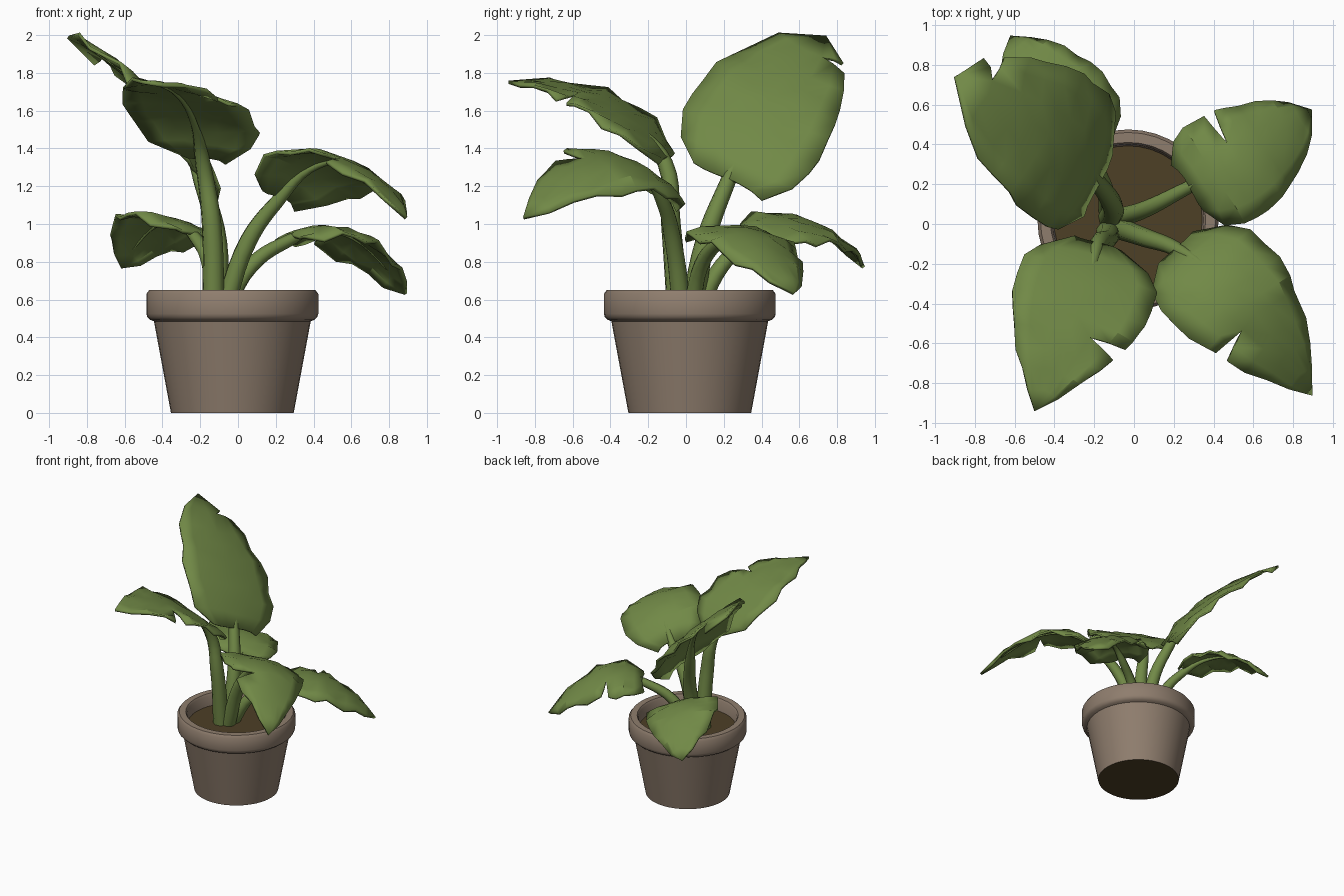
import bpy, bmesh, math
from mathutils import Vector

cube = bpy.data.objects.get("Cube")
if cube:
    bpy.data.objects.remove(cube, do_unlink=True)


def material(name, rgb):
    m = bpy.data.materials.new(name)
    m.use_nodes = True
    m.diffuse_color = (*rgb, 1)
    m.node_tree.nodes["Principled BSDF"].inputs["Base Color"].default_value = (*rgb, 1)
    return m


GREEN = material("leaf_green", (0.165, 0.25, 0.062))
CLAY = material("clay_brown", (0.275, 0.207, 0.155))
SOIL = material("soil_brown", (0.075, 0.05, 0.019))
POT_X, POT_Y = -0.03, 0.02


def finish(name, bm, mat, angle):
    mesh = bpy.data.meshes.new(name)
    bmesh.ops.recalc_face_normals(bm, faces=bm.faces)
    bm.to_mesh(mesh)
    bm.free()
    obj = bpy.data.objects.new(name, mesh)
    bpy.context.collection.objects.link(obj)
    mesh.materials.append(mat)
    bpy.ops.object.select_all(action='DESELECT')
    obj.select_set(True)
    bpy.context.view_layer.objects.active = obj
    bpy.ops.object.shade_smooth_by_angle(angle=math.radians(angle))
    return obj


def lathe(name, profile, mat):
    bm = bmesh.new()
    verts = [bm.verts.new((r, 0, z)) for r, z in profile]
    edges = [bm.edges.new(pair) for pair in zip(verts, verts[1:])]
    bmesh.ops.spin(bm, geom=verts + edges, axis=(0, 0, 1), cent=(0, 0, 0),
                   angle=math.tau, steps=40, use_duplicate=False)
    bmesh.ops.remove_doubles(bm, verts=bm.verts, dist=0.0005)
    obj = finish(name, bm, mat, 50)
    obj.location = (POT_X, POT_Y, 0)


def disc(name, radius, z, mat):
    bm = bmesh.new()
    bmesh.ops.create_circle(bm, cap_ends=True, segments=40, radius=radius)
    obj = finish(name, bm, mat, 30)
    obj.location = (POT_X, POT_Y, z)


# Pot: tapered body, heavy rim and inner wall
lathe("pot", [(0.325, 0), (0.415, 0.485), (0.435, 0.493), (0.45, 0.507), (0.455, 0.525),
              (0.455, 0.63), (0.44, 0.65), (0.39, 0.65), (0.38, 0.635), (0.37, 0.52)], CLAY)
disc("soil", 0.373, 0.55, SOIL)
disc("pot_underside", 0.325, 0.002, SOIL)

# Half-width of a leaf along its length
OUTLINE = [(0, 0.35), (0.1, 0.75), (0.25, 1), (0.5, 0.95), (0.75, 0.6), (0.9, 0.27), (1, 0)]


def width_at(t, fullness):
    t = min(max(t, 0), 1)
    for (a, wa), (b, wb) in zip(OUTLINE, OUTLINE[1:]):
        if t <= b:
            return (wa + (wb - wa) * (t - a) / (b - a)) ** fullness
    return 0


def rib_curve(base, middle, tip):
    base, middle, tip = Vector(base), Vector(middle), Vector(tip)
    ctrl = middle * 2 - (base + tip) / 2
    return lambda t: base * (1 - t) ** 2 + ctrl * 2 * t * (1 - t) + tip * t * t


def blade(name, rib, side, up, half_width, cup, fullness, slits):
    # Each row is (position, slit spread, slit side); paired rows open a slit
    rows = [(i / 10, 0, 0) for i in range(11)
            if all(abs(i / 10 - t) > 0.055 for t, _ in slits)]
    for t, sign in slits:
        rows += [(t, -0.035, sign), (t, 0.035, sign)]
    rows.sort()
    columns = (-1, -0.7, -0.35, 0, 0.35, 0.7, 1)
    bm = bmesh.new()
    grid = []
    for t, spread, sign in rows:
        line = []
        for s in columns:
            a = abs(s)
            te = t + 0.2 * a * t * (1 - t)
            if s * sign > 0:
                te += spread * max(0, a - 0.35) / 0.65
            w = width_at(te, fullness)
            lift = -cup * s * s * w + 0.022 * a * math.sin(21 * te + 4 * s) * min(1, 2 * w)
            line.append(bm.verts.new(rib(te) + side * (half_width * w * s) + up * lift))
        grid.append(line)
    for i in range(len(rows) - 1):
        if rows[i][0] == rows[i + 1][0]:
            continue
        for j in range(len(columns) - 1):
            bm.faces.new((grid[i][j], grid[i][j + 1], grid[i + 1][j + 1], grid[i + 1][j]))
    bmesh.ops.remove_doubles(bm, verts=bm.verts, dist=0.0005)
    bmesh.ops.dissolve_degenerate(bm, edges=bm.edges, dist=0.0005)
    obj = finish(name, bm, GREEN, 22)
    mod = obj.modifiers.new("thickness", 'SOLIDIFY')
    mod.thickness = 0.018
    mod.offset = 0


def stem(name, root, bend, rib, up, radius):
    curve = bpy.data.curves.new(name, 'CURVE')
    curve.dimensions = '3D'
    curve.bevel_depth = radius
    curve.bevel_resolution = 2
    curve.resolution_u = 5
    curve.use_fill_caps = True
    # The stem runs on under the blade as a tapering midrib
    path = [(root, 1.1), (bend, 0.95), (rib(0) - up * 0.03, 0.75),
            (rib(0.25) - up * 0.02, 0.36), (rib(0.55) - up * 0.01, 0.22), (rib(0.9), 0.1)]
    spline = curve.splines.new('BEZIER')
    spline.bezier_points.add(len(path) - 1)
    for point, (co, r) in zip(spline.bezier_points, path):
        point.co = co
        point.radius = r
        point.handle_left_type = point.handle_right_type = 'AUTO'
    curve.materials.append(GREEN)
    obj = bpy.data.objects.new(name, curve)
    bpy.context.collection.objects.link(obj)


def leaf(name, root, bend, base, middle, tip, side, half_width, cup, fullness, slits, radius):
    rib = rib_curve(base, middle, tip)
    side = Vector(side).normalized()
    up = (rib(1) - rib(0)).cross(side).normalized()
    if up.z < 0:
        up = -up
    blade(name + "_leaf", rib, side, up, half_width, cup, fullness, slits)
    stem(name + "_stem", root, bend, rib, up, radius)


# Five leaves, each on its own stem
leaf("front_right", (-0.13, -0.04, 0.53), (-0.14, -0.08, 1.0),
     (-0.18, -0.1, 1.35), (-0.29, -0.46, 1.66), (-0.5, -0.94, 1.75),
     (0.95, -0.27, -0.11), 0.36, 0.02, 1, [(0.58, 1)], 0.056)
leaf("front_left", (-0.08, -0.02, 0.53), (0.06, -0.07, 0.92),
     (0.22, -0.12, 1.15), (0.56, -0.4, 1.34), (0.89, -0.86, 1.03),
     (0.74, 0.67, -0.36), 0.33, 0.07, 0.9, [(0.57, -1)], 0.05)
leaf("back_left", (-0.08, 0.03, 0.53), (0.07, 0.08, 0.78),
     (0.28, 0.19, 0.94), (0.58, 0.35, 0.95), (0.89, 0.57, 0.63),
     (-0.54, 0.84, -0.05), 0.29, 0.07, 0.7, [(0.4, 1)], 0.044)
leaf("tall_back_right", (-0.12, 0.03, 0.53), (-0.11, 0.1, 0.9),
     (-0.17, 0.22, 1.24), (-0.43, 0.45, 1.67), (-0.9, 0.74, 1.99),
     (0.3, 0.65, -0.32), 0.41, 0.04, 0.6, [(0.85, 1)], 0.056)
leaf("low_back_right", (-0.13, 0.06, 0.53), (-0.15, 0.19, 0.78),
     (-0.22, 0.36, 0.95), (-0.41, 0.66, 1.01), (-0.62, 0.94, 0.77),
     (0.8, 0.5, -0.25), 0.29, 0.05, 0.8, [], 0.044)
